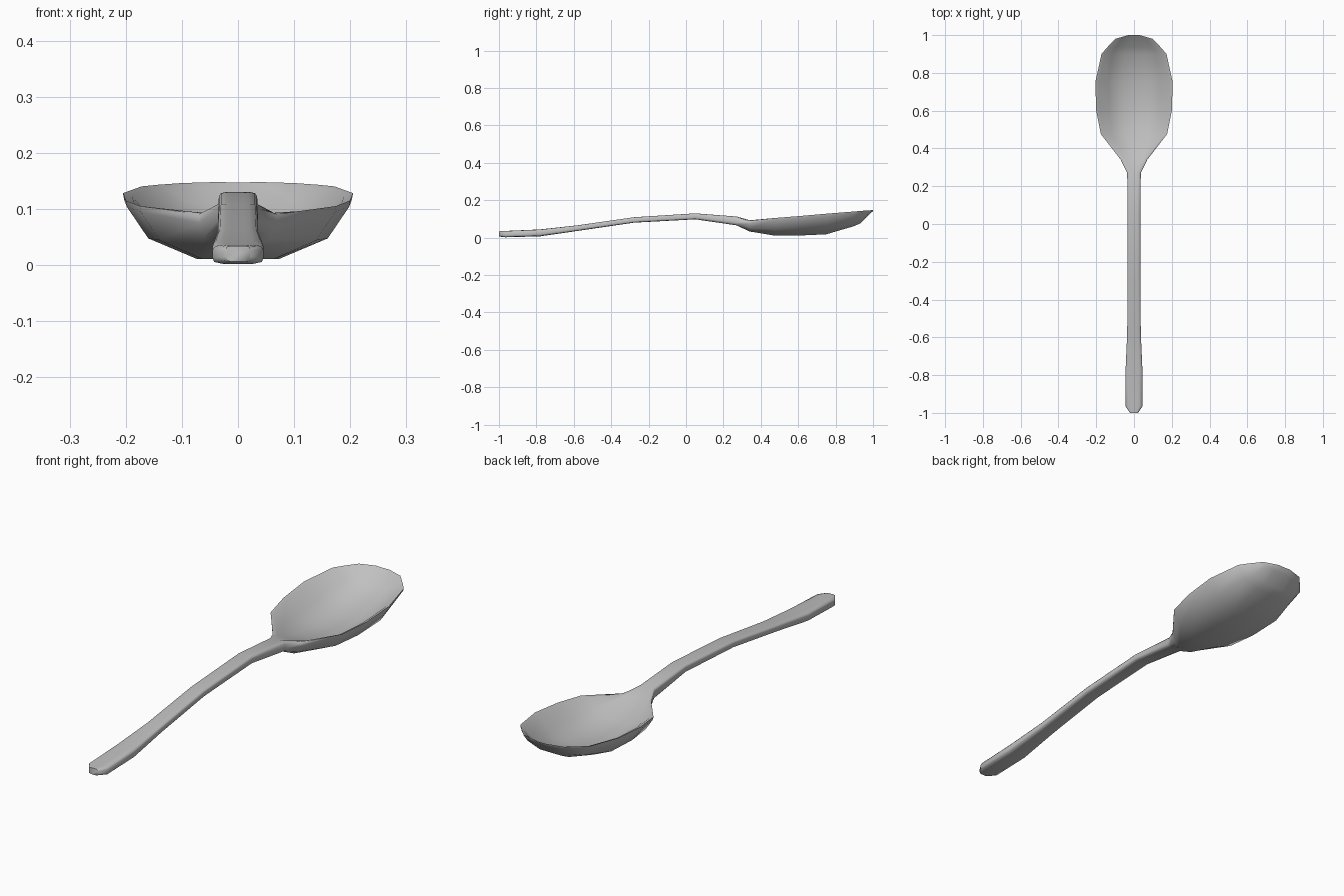
import bpy, bmesh
from math import radians

cube = bpy.data.objects.get("Cube")
if cube:
    bpy.data.objects.remove(cube, do_unlink=True)

# Material
steel = bpy.data.materials.new("brushed_grey_metal")
steel.use_nodes = True
colour = (0.53, 0.53, 0.53, 1)
steel.diffuse_color = colour
steel.node_tree.nodes["Principled BSDF"].inputs["Base Color"].default_value = colour

# Half cross-sections: (width fraction, height fraction); the last three line the bowl
HANDLE = [(.6, 0), (.95, .1), (1, .3), (1, .75), (.9, .93), (.6, 1), (.3, 1)]
BOWL = [(.37, 0), (.8, .35), (.99, .89), (1, 1), (.92, .94), (.66, .35), (.3, 0)]

# Stations: y, half width, top, underside, bowl floor, bowl share
STATIONS = [
    (-1.0, .022, .034, .006, .034, 0),
    (-.965, .045, .036, .002, .036, 0),
    (-.78, .045, .044, .007, .044, 0),
    (-.58, .036, .066, .036, .066, 0),
    (-.28, .034, .109, .080, .109, 0),
    (.05, .034, .130, .098, .130, 0),
    (.27, .036, .113, .066, .112, 0),
    (.34, .070, .097, .033, .085, .6),
    (.475, .175, .105, .011, .043, 1),
    (.6, .200, .115, .011, .031, 1),
    (.75, .205, .128, .018, .036, 1),
    (.9, .172, .140, .062, .078, 1),
    (.935, .142, .143, .078, .098, 1),
    (.98, .100, .146, .125, .132, 1),
    (1.0, .030, .148, .142, .147, 1),
]


def section(bm, y, w, top, under, floor, share):
    """Make one closed ring, mirrored across x."""
    half = []
    for i, (h, b) in enumerate(zip(HANDLE, BOWL)):
        fx = h[0] + (b[0] - h[0]) * share
        base = floor if i > 4 else under
        z_handle = under + (top - under) * h[1]
        z_bowl = base + (top - base) * b[1]
        half.append((w * fx, z_handle + (z_bowl - z_handle) * share))
    ring = half + [(-x, z) for x, z in reversed(half)]
    return [bm.verts.new((x, y, z)) for x, z in ring]


# Spoon: one continuous loft from handle end to bowl tip
bm = bmesh.new()
rings = [section(bm, *s) for s in STATIONS]
for a, b in zip(rings, rings[1:]):
    for i in range(len(a)):
        j = (i + 1) % len(a)
        bm.faces.new((a[i], a[j], b[j], b[i]))
bm.faces.new(rings[0])
bm.faces.new(rings[-1])
bmesh.ops.recalc_face_normals(bm, faces=bm.faces)

mesh = bpy.data.meshes.new("spoon")
bm.to_mesh(mesh)
bm.free()
mesh.materials.append(steel)
spoon = bpy.data.objects.new("spoon", mesh)
bpy.context.collection.objects.link(spoon)
bpy.context.view_layer.objects.active = spoon
spoon.select_set(True)
bpy.ops.object.shade_smooth_by_angle(angle=radians(60))
